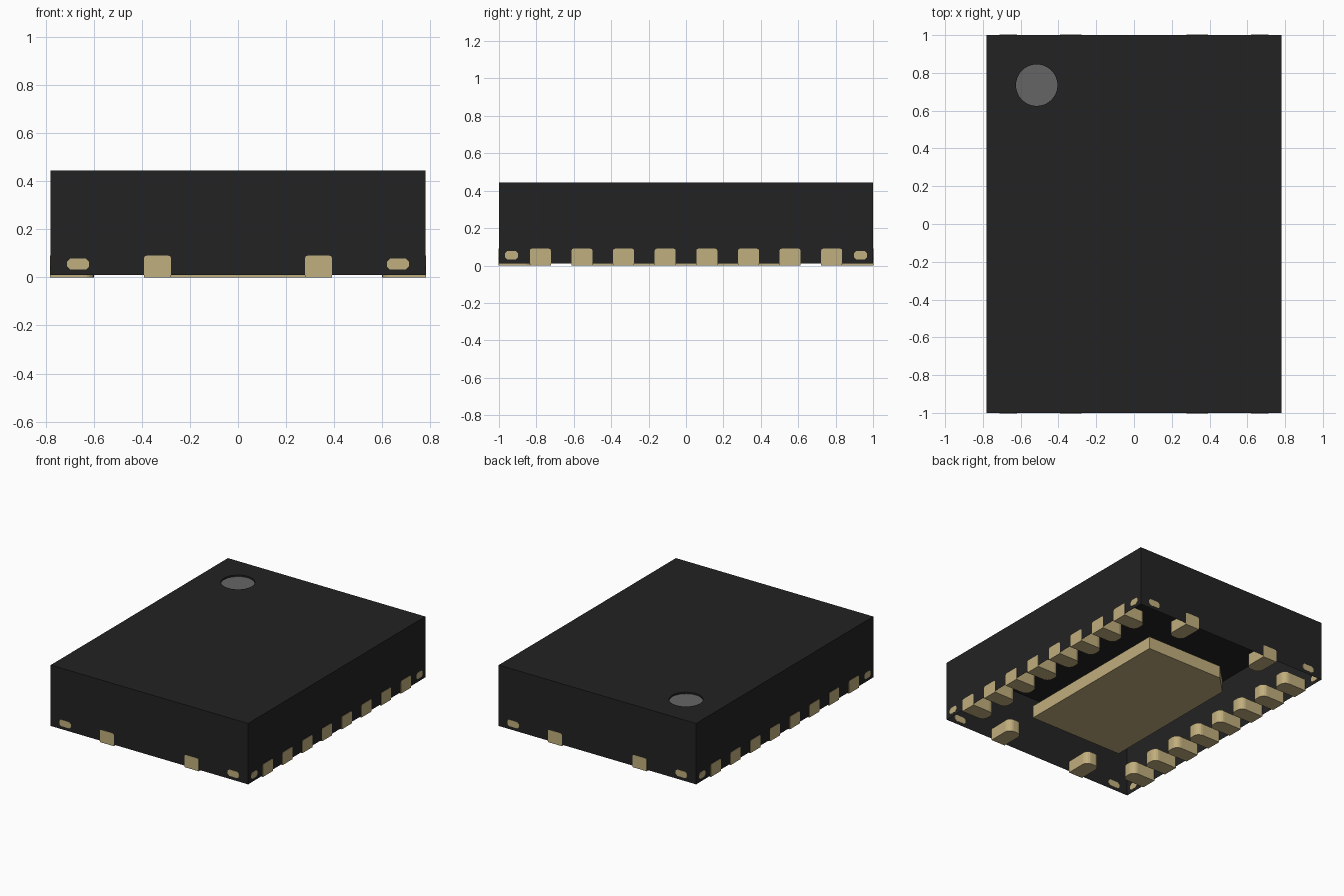
import bpy, bmesh, math
from mathutils import Matrix

cube = bpy.data.objects.get("Cube")
if cube:
    bpy.data.objects.remove(cube, do_unlink=True)

HX, HY, Z0, Z1 = 0.78, 1.0, 0.01, 0.445   # body half sizes, bottom and top
PIN_H, PIN_L, PIN_W = 0.09, 0.18, 0.112
DOT = (-0.515, 0.735, 0.11)               # marker x, y, radius


def material(name, rgb):
    m = bpy.data.materials.new(name)
    m.use_nodes = True
    m.diffuse_color = (*rgb, 1)
    b = m.node_tree.nodes["Principled BSDF"]
    b.inputs["Base Color"].default_value = (*rgb, 1)
    b.inputs["Roughness"].default_value = 0.6
    return m


black = material("black_plastic", (0.0165, 0.0165, 0.0165))
gold = material("pale_gold_metal", (0.53, 0.425, 0.205))
grey = material("marker_grey", (0.13, 0.13, 0.13))


def make(name, bm, mat):
    me = bpy.data.meshes.new(name)
    bm.to_mesh(me)
    bm.free()
    me.materials.append(mat)
    ob = bpy.data.objects.new(name, me)
    bpy.context.collection.objects.link(ob)
    return ob


def prism(bm, outline, z0, z1):
    face = bm.faces.new([bm.verts.new((x, y, z0)) for x, y in outline])
    new = bmesh.ops.extrude_face_region(bm, geom=[face])["geom"]
    verts = [v for v in new if isinstance(v, bmesh.types.BMVert)]
    bmesh.ops.translate(bm, verts=verts, vec=(0, 0, z1 - z0))
    bmesh.ops.recalc_face_normals(bm, faces=bm.faces)


def ring(bm, points, z):
    vs = [bm.verts.new((x, y, z)) for x, y in points]
    return [bm.edges.new((vs[i - 1], vs[i])) for i in range(len(vs))]


def drop(bm, edges, depth):
    new = bmesh.ops.extrude_edge_only(bm, edges=edges)["geom"]
    verts = [v for v in new if isinstance(v, bmesh.types.BMVert)]
    bmesh.ops.translate(bm, verts=verts, vec=(0, 0, -depth))


# Housing: open-bottomed shell with a shallow round dimple in the top
dx, dy, dr = DOT
circle = [(dx + dr * math.cos(math.tau * i / 32), dy + dr * math.sin(math.tau * i / 32))
          for i in range(32)]
bm = bmesh.new()
outer = ring(bm, [(-HX, -HY), (HX, -HY), (HX, HY), (-HX, HY)], Z1)
inner = ring(bm, circle, Z1)
bmesh.ops.triangle_fill(bm, use_beauty=True, edges=outer + inner, normal=(0, 0, 1))
drop(bm, outer, Z1 - Z0)
drop(bm, inner, 0.012)
bmesh.ops.recalc_face_normals(bm, faces=bm.faces)
top = max(bm.faces, key=lambda f: f.calc_center_median().z)
if top.normal.z < 0:
    bmesh.ops.reverse_faces(bm, faces=bm.faces)
make("housing", bm, black)

# Marker disc at the floor of the dimple
bm = bmesh.new()
prism(bm, circle, Z1 - 0.016, Z1 - 0.011)
make("marker_dot", bm, grey)

# Central pad with one chamfered corner
bm = bmesh.new()
px, py, c = 0.37, 0.6, 0.13
prism(bm, [(-px, -py), (px, -py), (px, py), (-px + c, py), (-px, py - c)], 0, PIN_H)
make("centre_pad", bm, gold)


# Contact pin: outer end at local x = 0, rounded inner end towards -x
def pin(name, x, y, angle):
    w, r = PIN_W / 2, 0.042
    arc = [(-PIN_L + r - r * math.sin(t), w - r + r * math.cos(t))
           for t in (math.pi / 2 * i / 5 for i in range(6))]
    outline = [(0.002, -w), (0.002, w)] + arc + [(px_, -py_) for px_, py_ in reversed(arc)]
    bm = bmesh.new()
    prism(bm, outline, 0, PIN_H)
    # Soften the two long upper edges
    long_edges = [e for e in bm.edges if all(v.co.z > PIN_H - 1e-4 for v in e.verts)
                  and abs(e.verts[0].co.x - e.verts[1].co.x) > 0.1]
    bmesh.ops.bevel(bm, geom=long_edges, offset=0.01, segments=2, profile=0.5, affect='EDGES')
    bm.transform(Matrix.Translation((x, y, 0)) @ Matrix.Rotation(angle, 4, 'Z'))
    make(name, bm, gold)


# Exposed tie bar end: thin rounded plate lying in a wall
def tie_bar(name, x, y, angle, width, height):
    w, h, c = width / 2, height / 2, 0.013
    outline = [(-w + c, -h), (w - c, -h), (w, -h + c), (w, h - c),
               (w - c, h), (-w + c, h), (-w, h - c), (-w, -h + c)]
    bm = bmesh.new()
    prism(bm, outline, -0.002, 0.002)
    bm.transform(Matrix.Translation((x, y, 0.055)) @ Matrix.Rotation(angle, 4, 'Z')
                 @ Matrix.Rotation(math.pi / 2, 4, 'X'))
    make(name, bm, gold)


for s, side, end in ((1, "left", "back"), (-1, "right", "front")):
    for i in range(8):
        pin(f"{side}_pin_{i + 1}", s * HX, (i - 3.5) * 0.2225, 0 if s > 0 else math.pi)
    for k, half in ((1, "left"), (-1, "right")):
        pin(f"{end}_pin_{half}", k * 0.335, s * HY, s * math.pi / 2)
        tie_bar(f"{end}_tie_bar_{half}", k * 0.665, s * HY, 0, 0.092, 0.046)
    for k, half in ((1, "back"), (-1, "front")):
        tie_bar(f"{side}_tie_bar_{half}", s * HX, k * 0.933, math.pi / 2, 0.07, 0.046)
